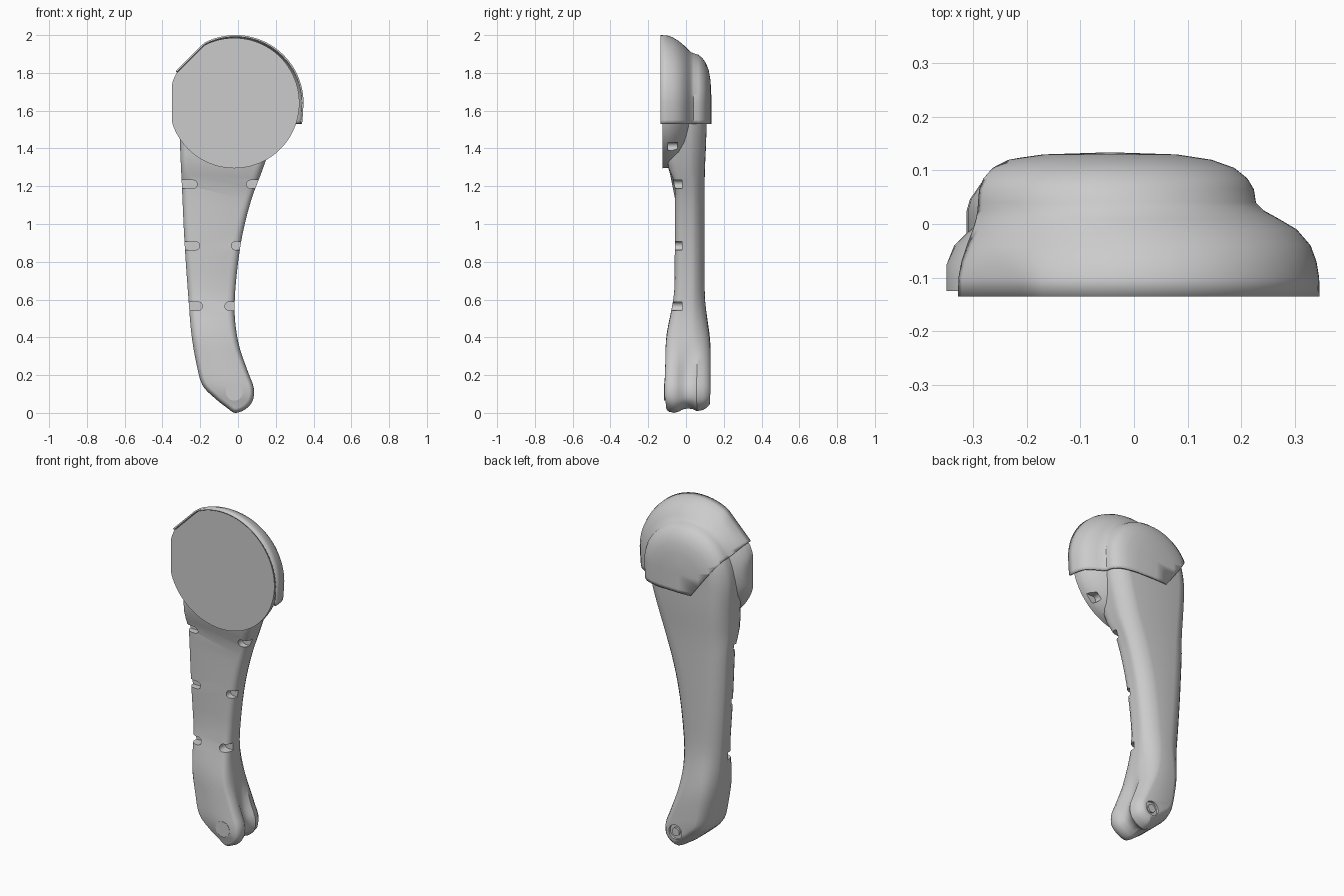
import bpy, bmesh, math
from mathutils import Vector

cube = bpy.data.objects.get("Cube")
if cube:
    bpy.data.objects.remove(cube, do_unlink=True)

SHADE = (0.6, 0.6, 0.6, 1)
grey = bpy.data.materials.new("plain_grey")
grey.use_nodes = True
grey.diffuse_color = SHADE
grey.node_tree.nodes["Principled BSDF"].inputs["Base Color"].default_value = SHADE


def make(name, bm, solid=True):
    bmesh.ops.remove_doubles(bm, verts=bm.verts, dist=0.0002)
    bmesh.ops.recalc_face_normals(bm, faces=bm.faces)
    if solid and bm.calc_volume(signed=True) < 0:
        bmesh.ops.reverse_faces(bm, faces=bm.faces)
    mesh = bpy.data.meshes.new(name)
    bm.to_mesh(mesh)
    bm.free()
    mesh.materials.append(grey)
    obj = bpy.data.objects.new(name, mesh)
    bpy.context.collection.objects.link(obj)
    return obj


def activate(obj):
    bpy.ops.object.select_all(action='DESELECT')
    obj.select_set(True)
    bpy.context.view_layer.objects.active = obj


def smooth(obj, angle=35):
    activate(obj)
    bpy.ops.object.shade_smooth_by_angle(angle=math.radians(angle))


def skin(bm, rings, closed=True):
    """Join successive rings of equal length with quads."""
    rows = [[bm.verts.new(p) for p in ring] for ring in rings]
    n = len(rows[0])
    for a, b in zip(rows, rows[1:]):
        for i in range(n if closed else n - 1):
            j = (i + 1) % n
            bm.faces.new((a[i], a[j], b[j], b[i]))
    return rows


def ease(keys, z):
    """Smoothly interpolated value from (z, value) keys."""
    if z <= keys[0][0]:
        return keys[0][1]
    for (z0, a), (z1, b) in zip(keys, keys[1:]):
        if z <= z1:
            t = (z - z0) / (z1 - z0)
            return a + (b - a) * t * t * (3 - 2 * t)
    return keys[-1][1]


def catmull(points, steps):
    out, n = [], len(points)
    for i in range(n):
        a, b, c, d = (Vector(points[(i + k) % n]) for k in (-1, 0, 1, 2))
        for s in range(steps):
            t = s / steps
            out.append(0.5 * (2 * b + (c - a) * t + (2 * a - 5 * b + 4 * c - d) * t * t
                              + (3 * b - a - 3 * c + d) * t ** 3))
    return out


# Arm: curved outline, skinned front to back with rounded edges
LEFT = [(-.06, .028), (-.125, .08), (-.19, .15), (-.222, .27), (-.247, .42), (-.262, .6),
        (-.283, .9), (-.297, 1.2), (-.307, 1.42), (-.31, 1.62), (-.268, 1.764), (-.174, 1.858)]
RIGHT = [(.04, .02), (.078, .065), (.083, .135), (.05, .225), (0, .38), (-.018, .58),
         (.012, .88), (.068, 1.12), (.148, 1.34), (.213, 1.6), (.178, 1.764), (.084, 1.858)]
FRONT = [(0, -.105), (.1, -.114), (.34, -.108), (.68, -.06), (1.18, -.058), (1.32, -.1)]
BACK = [(0, .128), (.32, .13), (.65, .098), (1.2, .098), (1.5, .108), (1.9, .115)]
# depth fraction, edge inset, share of the fork groove
LAYERS = [(0, .04, 0), (.02, .024, 0), (.07, .01, 0), (.18, 0, 0), (.3, 0, .3), (.4, 0, .85), (.5, 0, 1),
          (.6, 0, .85), (.7, .006, .2), (.84, .026, 0), (.92, .046, 0), (.98, .07, 0), (1, .09, 0)]

outline = catmull([(-.015, 0)] + RIGHT + [(-.045, 1.893)] + LEFT[::-1], 4)
count = len(outline)
rings = []
for depth, inset, groove in LAYERS:
    ring = []
    for i, p in enumerate(outline):
        tangent = (outline[(i + 1) % count] - outline[i - 1]).normalized()
        inward = Vector((-tangent.y, tangent.x))
        side = ease([(-.08, 0), (.0, 1)], p.x) * ease([(.2, 1), (.4, 0)], p.y)
        tight = ease([(.15, .6), (.6, 1)], p.y)
        q = p + inward * (inset * tight + .03 * groove * side)
        y0, y1 = ease(FRONT, p.y), ease(BACK, p.y)
        ring.append((q.x, y0 + (y1 - y0) * depth, q.y))
    rings.append(ring)
bm = bmesh.new()
rows = skin(bm, rings)
for cap in (rows[0], rows[-1]):
    for i in range(count // 2):
        face = []
        for v in (cap[i], cap[i + 1], cap[(count - i - 1) % count], cap[-i]):
            if v not in face:
                face.append(v)
        bm.faces.new(face)
arm = make("arm", bm)

# Round housing: flat front, tapering back, trimmed on two sides
bm = bmesh.new()
rings = []
for y, r in [(-.125, .345), (-.1, .344), (-.075, .337), (-.04, .316), (-.01, .285), (.02, .24), (.05, .19)]:
    ring = []
    for i in range(96):
        a = 2 * math.pi * i / 96
        x, z = r * math.cos(a), r * math.sin(a)
        over = max(0, (z - x) / math.sqrt(2) - .328) / math.sqrt(2)
        ring.append((max(-.35, -.02 + x + over), y, 1.64 + z - over))
    rings.append(ring)
rows = skin(bm, rings)
bm.faces.new(rows[0])
bm.faces.new(rows[-1])
housing = make("round_housing", bm)

# Hood: thin arched shell, stepped from the wide front to the narrow back
bm = bmesh.new()
rings = []
for y, left, right, top in [
        (-.135, -.373, .347, 2), (-.1, -.371, .346, 1.998), (-.07, -.362, .341, 1.988), (-.04, -.348, .33, 1.97),
        (-.01, -.332, .304, 1.945), (.01, -.325, .27, 1.925), (.025, -.322, .243, 1.91), (.04, -.321, .228, 1.904),
        (.065, -.319, .224, 1.896), (.085, -.308, .212, 1.88), (.105, -.282, .187, 1.853),
        (.12, -.24, .145, 1.815), (.13, -.17, .08, 1.76), (.134, -.045, -.045, 1.68)]:
    cx, rx, rz = (left + right) / 2, (right - left) / 2, top - 1.64
    ring = [(cx + rx * .94, y, 1.45), (cx + rx * .985, y, 1.55)]
    for i in range(49):
        a = math.pi * i / 48
        x, z = rx * math.cos(a), rz * math.sin(a)
        over = max(0, (z - x) / math.sqrt(2) - .344) / math.sqrt(2)
        ring.append((cx + x + over, y, 1.64 + z - over))
    ring += [(cx - rx * .985, y, 1.55), (cx - rx * .94, y, 1.45)]
    rings.append(ring)
skin(bm, rings, closed=False)
for point, normal in (((0, 0, 1.53), (0, 0, -1)), ((-.33, 0, 1.81), (-4, 0, -3))):
    bmesh.ops.bisect_plane(bm, geom=bm.verts[:] + bm.edges[:] + bm.faces[:],
                           plane_co=point, plane_no=normal, clear_outer=True)
hood = make("hood", bm, solid=False)
shell = hood.modifiers.new("thickness", 'SOLIDIFY')
shell.thickness, shell.offset = .009, -1


def cylinder(name, x, z, y0, y1, r, stretch=0):
    """Cylinder along y; stretch pulls one half sideways into a slot."""
    bm = bmesh.new()
    rings = []
    for y in (y0, y1):
        ring = []
        for i in range(32):
            a = 2 * math.pi * (i + .5) / 32
            dx = r * math.cos(a)
            ring.append((x + dx + (stretch if dx * stretch > 0 else 0), y, z + r * math.sin(a)))
        rings.append(ring)
    for row in skin(bm, rings):
        bm.faces.new(row)
    return make(name, bm)


def cut(target, cutter):
    """Subtract the cutter, using the first solver that keeps the body whole."""
    cutter.hide_render = True
    mod = target.modifiers.new("cut", 'BOOLEAN')
    mod.operation, mod.object = 'DIFFERENCE', cutter
    activate(target)
    for solver in ('EXACT', 'MANIFOLD', 'FLOAT'):
        mod.solver = solver
        result = target.evaluated_get(bpy.context.evaluated_depsgraph_get())
        if len(result.data.polygons) > 0.8 * len(target.data.polygons):
            bpy.ops.object.modifier_apply(modifier=mod.name)
            break
    else:
        target.modifiers.remove(mod)
    bpy.data.objects.remove(cutter, do_unlink=True)


# Clip slots along both front edges of the arm and the housing sides
for z, left, right in ((1.21, -.218, .067), (.885, -.205, -.013), (.565, -.19, -.048)):
    cut(arm, cylinder("slot_cutter", left - .02, z, -.2, -.02, .022, -.1))
    cut(arm, cylinder("slot_cutter", right, z, -.2, -.02, .022, .1))
for x, stretch in ((-.25, -.12), (.21, .12)):
    cut(housing, cylinder("slot_cutter", x, 1.41, -.095, -.045, .022, stretch))

# Pivot: flush plate in front, recessed ring and pin behind
cut(arm, cylinder("pivot_cutter", -.02, .11, .115, .2, .042))
front_pivot = cylinder("front_pivot", -.02, .11, -.116, -.1, .045)
back_pin = cylinder("back_pin", -.02, .11, .1, .126, .024)

for obj in (arm, housing, hood, front_pivot, back_pin):
    smooth(obj)
